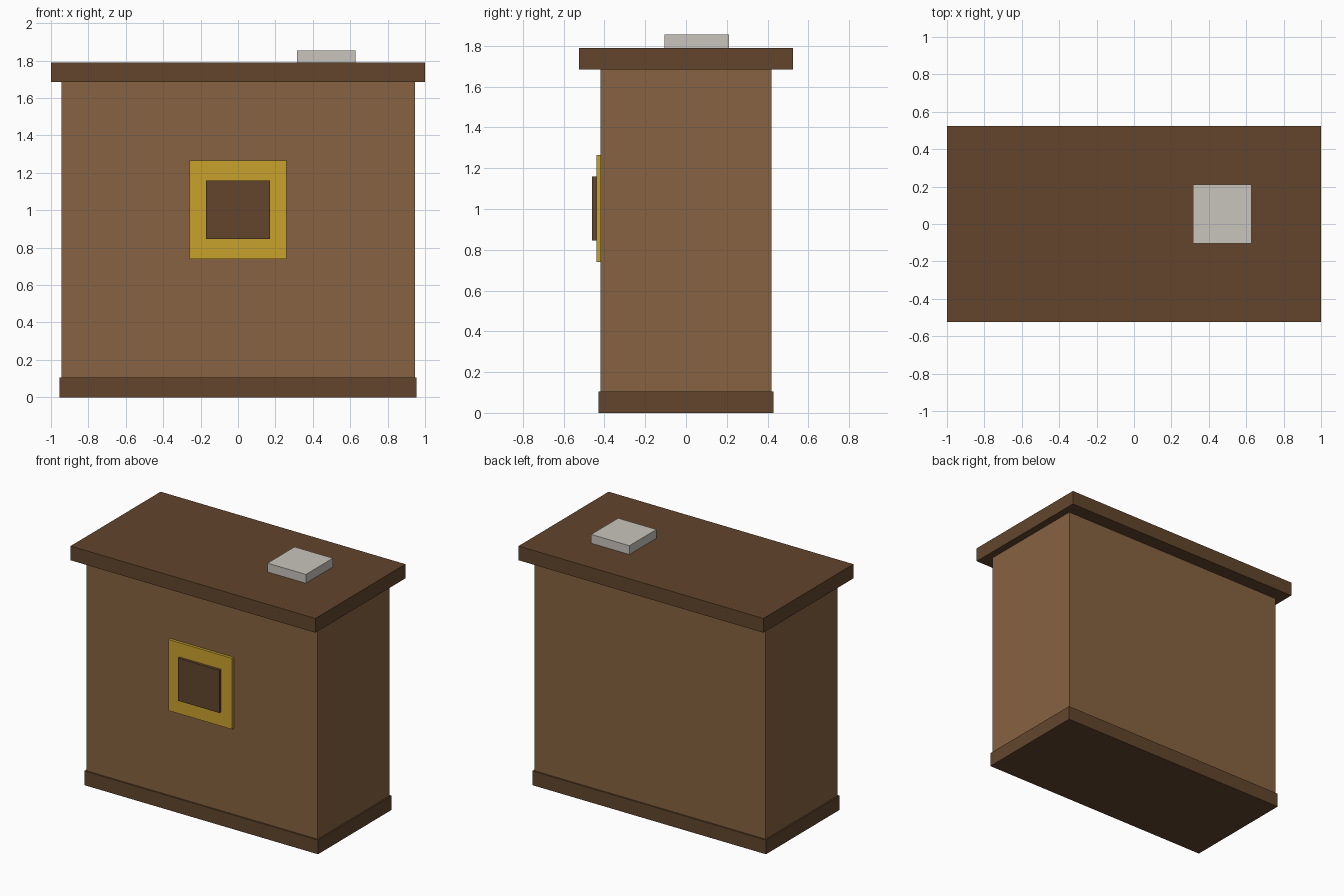
import bpy

cube = bpy.data.objects.get("Cube")
if cube:
    bpy.data.objects.remove(cube, do_unlink=True)


def material(name, rgb):
    mat = bpy.data.materials.new(name)
    mat.use_nodes = True
    color = (*rgb, 1.0)
    mat.diffuse_color = color
    mat.node_tree.nodes["Principled BSDF"].inputs["Base Color"].default_value = color
    return mat


def box(name, low, high, mat):
    """Add a box spanning two opposite corners."""
    center = [(a + b) / 2 for a, b in zip(low, high)]
    bpy.ops.mesh.primitive_cube_add(size=1, location=center)
    obj = bpy.context.object
    obj.name = name
    obj.scale = [b - a for a, b in zip(low, high)]
    bpy.ops.object.transform_apply(location=False, rotation=False, scale=True)
    obj.data.materials.append(mat)
    return obj


wood = material("mid brown wood", (0.24, 0.123, 0.052))
dark_wood = material("dark brown wood", (0.122, 0.06, 0.026))
gold = material("gold", (0.584, 0.365, 0.027))
paper = material("off white paper", (0.584, 0.558, 0.509))

# Counter: plinth, cabinet body and overhanging top
box("plinth", (-0.955, -0.43, 0), (0.955, 0.43, 0.105), dark_wood)
box("cabinet_body", (-0.945, -0.42, 0.105), (0.945, 0.42, 1.685), wood)
box("counter_top", (-1, -0.525, 1.685), (1, 0.525, 1.79), dark_wood)

# Front emblem: gold plate with a raised dark square
box("emblem_plate", (-0.26, -0.44, 0.74), (0.26, -0.42, 1.265), gold)
box("emblem_center", (-0.17, -0.46, 0.845), (0.17, -0.44, 1.16), dark_wood)

# Stack of paper lying on the top
box("paper_stack", (0.315, -0.105, 1.79), (0.628, 0.21, 1.855), paper)
